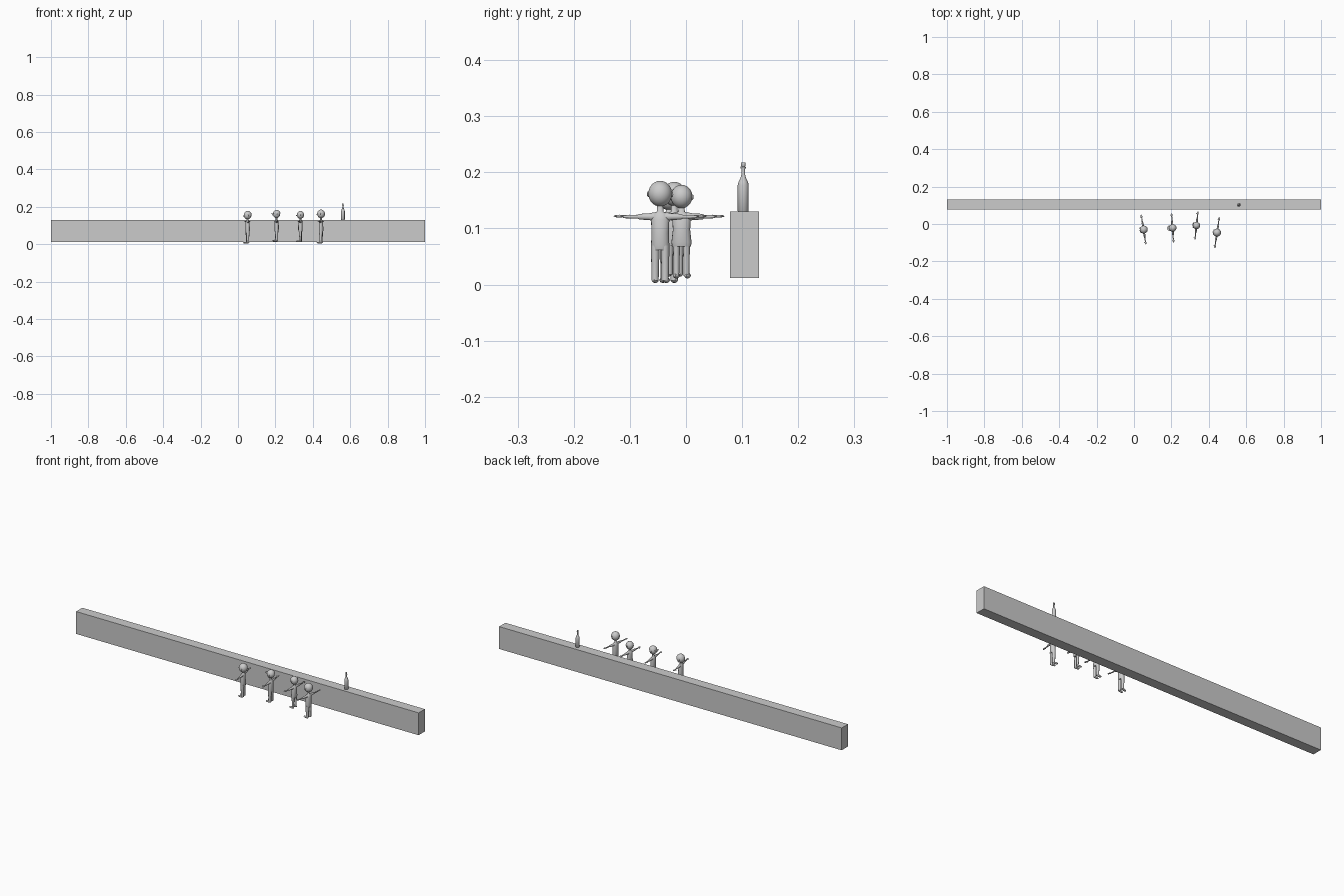
import bpy, bmesh, math
from mathutils import Matrix, Vector

if "Cube" in bpy.data.objects:
    bpy.data.objects.remove(bpy.data.objects["Cube"])

grey = bpy.data.materials.new("plain_grey")
grey.diffuse_color = (0.6, 0.6, 0.6, 1)
grey.use_nodes = True
grey.node_tree.nodes["Principled BSDF"].inputs["Base Color"].default_value = grey.diffuse_color


def finish(name, bm, mat=Matrix(), smooth=True):
    bmesh.ops.transform(bm, matrix=mat, verts=bm.verts)
    bmesh.ops.recalc_face_normals(bm, faces=bm.faces)
    me = bpy.data.meshes.new(name)
    bm.to_mesh(me)
    bm.free()
    me.materials.append(grey)
    ob = bpy.data.objects.new(name, me)
    bpy.context.collection.objects.link(ob)
    if smooth:
        bpy.ops.object.select_all(action='DESELECT')
        ob.select_set(True)
        bpy.context.view_layer.objects.active = ob
        bpy.ops.object.shade_smooth_by_angle(angle=math.radians(45))
    return ob


def loft(bm, sections, axis='z', n=12):
    """Skin elliptical sections (centre, half width 1, half width 2)."""
    rings = []
    for c, a, b in sections:
        ring = []
        for i in range(n):
            t = 2 * math.pi * i / n
            u, v = a * math.cos(t), b * math.sin(t)
            off = Vector((u, v, 0)) if axis == 'z' else Vector((u, 0, v))
            ring.append(bm.verts.new(Vector(c) + off))
        rings.append(ring)
    for r, s in zip(rings, rings[1:]):
        for i in range(n):
            j = (i + 1) % n
            bm.faces.new((r[i], r[j], s[j], s[i]))
    bm.faces.new(rings[0])
    bm.faces.new(rings[-1])


def ball(bm, c, r, seg=16):
    m = Matrix.Translation(c) @ Matrix.Diagonal((*r, 1))
    bmesh.ops.create_uvsphere(bm, u_segments=seg, v_segments=seg * 3 // 4, radius=1, matrix=m)


def person(name, x, y, z, top, turn, reach, head_r, hair=None, shirt=False):
    """Figure with arms held out along y, facing -x."""
    place = Matrix.Translation((x, y, z)) @ Matrix.Rotation(math.radians(turn), 4, 'Z')
    arm_z = 0.122 - z
    head_z = top - z - head_r * 1.08
    hip = 0.060 - z * 0.3

    # head with nose and ears
    bm = bmesh.new()
    ball(bm, (0, 0, head_z), (head_r, head_r, head_r * 1.08), 14 if shirt else 24)
    ball(bm, (-head_r - 0.001, 0, head_z - 0.003), (0.004, 0.0025, 0.003), 8)
    for s in (-1, 1):
        ball(bm, (0.001, s * head_r, head_z - 0.001), (0.003, 0.0025, 0.005), 8)
    finish(name + "_head", bm, place)

    # hair or cap shell
    if hair:
        bm = bmesh.new()
        r = head_r * 1.07
        ball(bm, (0.001, 0, head_z + 0.001), (r, r, r * 1.07), 20)
        bmesh.ops.bisect_plane(bm, geom=bm.verts[:] + bm.edges[:] + bm.faces[:],
                               plane_co=(0, 0, head_z + 0.004),
                               plane_no=(-0.45 if hair == "hair" else 0, 0, -1),
                               clear_outer=True)
        if hair == "cap":
            ball(bm, (-head_r, 0, head_z + 0.005), (0.010, 0.013, 0.0015), 12)
        finish(name + "_" + hair, bm, place)

    # torso, neck and shirt hem
    bm = bmesh.new()
    hem = 0.018 if shirt else 0.0165
    loft(bm, [((0, 0, hip), 0.010, hem - 0.001), ((0, 0, hip + 0.008), 0.012, hem),
              ((0, 0, hip + 0.03), 0.012, 0.0155), ((0, 0, arm_z - 0.006), 0.011, 0.0165),
              ((0, 0, arm_z + 0.004), 0.008, 0.014), ((0, 0, arm_z + 0.008), 0.005, 0.006),
              ((0, 0, head_z - head_r * 0.8), 0.005, 0.005)], n=16)
    finish(name + "_torso", bm, place)

    # arms and hands
    bm = bmesh.new()
    for s in (-1, 1):
        pts = [(0.010, 0.007, 0.008), (0.020, 0.0055, 0.006), (0.038, 0.0045, 0.005),
               (0.040, 0.0032, 0.0035), (reach - 0.017, 0.0025, 0.0026)]
        loft(bm, [((0, s * d, arm_z - 0.001), a, b) for d, a, b in pts], 'y')
        ball(bm, (0, s * (reach - 0.010), arm_z), (0.005, 0.010, 0.0025), 10)
        ball(bm, (-0.005, s * (reach - 0.013), arm_z), (0.004, 0.002, 0.002), 8)
    finish(name + "_arms", bm, place)

    # legs and feet
    bm = bmesh.new()
    w = 0.006 if shirt else 0.0075
    for s in (-1, 1):
        loft(bm, [((0, s * 0.0088, hip + 0.008), w + 0.002, w + 0.0005),
                  ((0, s * 0.009, hip * 0.55), w, w - 0.0005),
                  ((0.001, s * 0.009, 0.008), w - 0.001, w - 0.001),
                  ((0.001, s * 0.009, 0.004), w - 0.001, w - 0.001)])
        ball(bm, (-0.007, s * 0.010, 0.005), (0.015, 0.006, 0.005), 12)
    finish(name + "_legs", bm, place)


# long wall
bm = bmesh.new()
bmesh.ops.create_cube(bm, size=1, matrix=Matrix.Translation((0, 0.104, 0.071))
                      @ Matrix.Diagonal((2, 0.052, 0.118, 1)))
finish("wall", bm, smooth=False)

# bottle standing on the wall
bm = bmesh.new()
profile = [(0.130, 0.0088), (0.131, 0.0098), (0.177, 0.0098), (0.183, 0.0085), (0.190, 0.005),
           (0.196, 0.0034), (0.207, 0.003), (0.2072, 0.0045), (0.210, 0.0045),
           (0.2105, 0.0034), (0.213, 0.004), (0.217, 0.004), (0.218, 0.003)]
loft(bm, [((0.561, 0.102, z), r, r) for z, r in profile], n=24)
finish("bottle", bm)

# four people in a row
person("first_person", 0.051, -0.030, 0.003, 0.176, 9, 0.081, 0.020, "hair")
person("second_person", 0.206, -0.021, 0.014, 0.181, 4, 0.078, 0.019, "cap")
person("third_person", 0.334, -0.008, 0.011, 0.178, -6, 0.077, 0.0195, None, True)
person("fourth_person", 0.444, -0.046, 0.003, 0.185, -8.5, 0.084, 0.0212)
